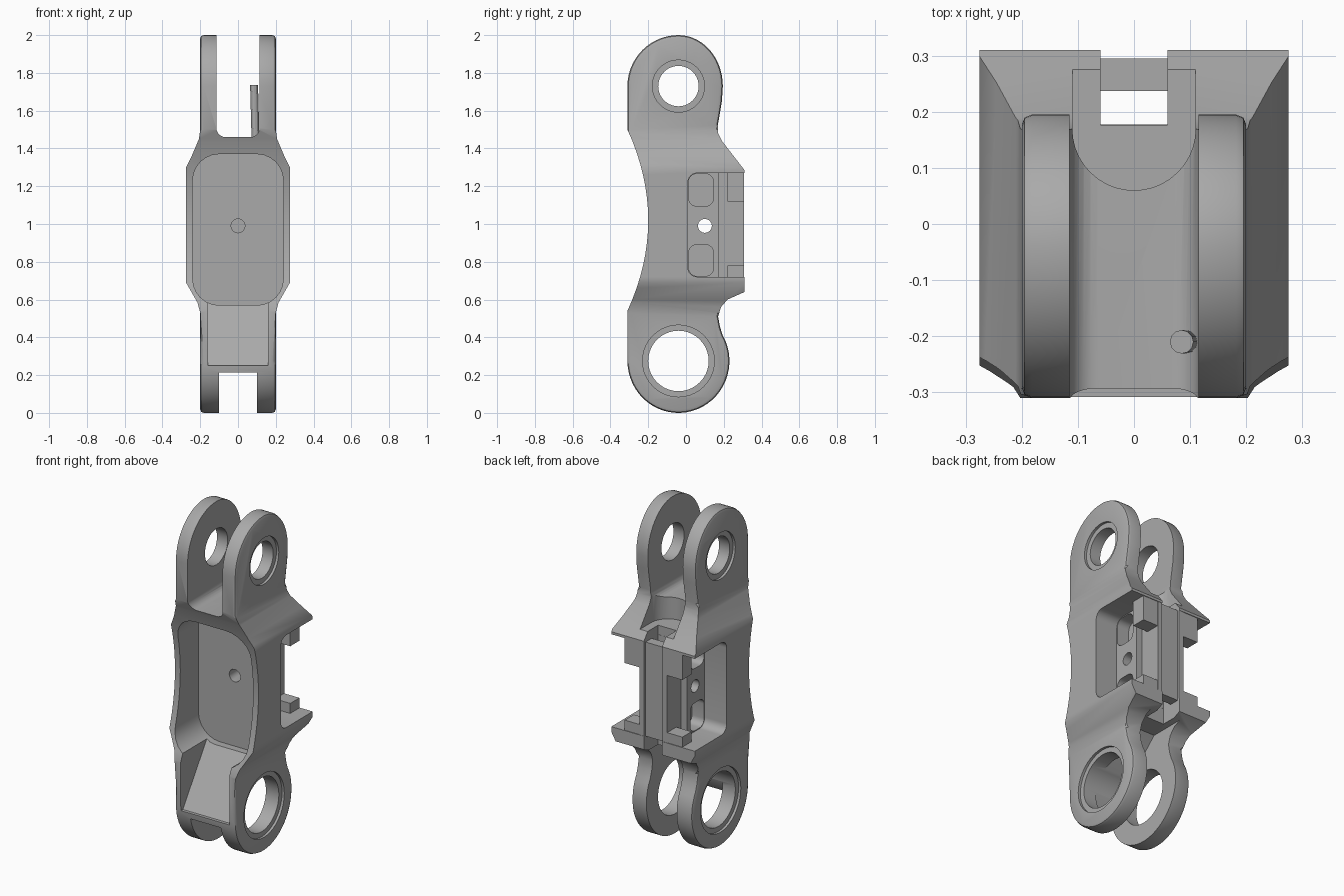
import bpy, bmesh
from math import sin, cos, radians

if "Cube" in bpy.data.objects:
    bpy.data.objects.remove(bpy.data.objects["Cube"], do_unlink=True)

grey = bpy.data.materials.new("cast_grey")
grey.use_nodes = True
COLOR = (0.4, 0.4, 0.4, 1)
grey.diffuse_color = COLOR
grey.node_tree.nodes["Principled BSDF"].inputs["Base Color"].default_value = COLOR


def arc(cx, cy, rx, ry, a0, a1, n):
    steps = [radians(a0 + (a1 - a0) * i / n) for i in range(n + 1)]
    return [(cx + rx * cos(a), cy + ry * sin(a)) for a in steps]


def circle(cx, cy, r, n=40):
    return arc(cx, cy, r, r, 0, 360, n)[:-1]


def box(u0, u1, v0, v1, r=0):
    """Rectangle outline with optional rounded corners."""
    if r == 0:
        return [(u0, v0), (u1, v0), (u1, v1), (u0, v1)]
    return (arc(u0 + r, v0 + r, r, r, 180, 270, 6) + arc(u1 - r, v0 + r, r, r, 270, 360, 6)
            + arc(u1 - r, v1 - r, r, r, 0, 90, 6) + arc(u0 + r, v1 - r, r, r, 90, 180, 6))


def prism(name, outline, axis, lo, hi):
    """Extrude an outline along the named axis."""
    place = {"x": lambda u, v, w: (w, u, v),
             "y": lambda u, v, w: (u, w, v),
             "z": lambda u, v, w: (u, v, w)}[axis]
    bm = bmesh.new()
    rings = [[bm.verts.new(place(u, v, w)) for u, v in outline] for w in (lo, hi)]
    for ring in rings:
        bm.faces.new(ring)
    for i in range(len(outline)):
        j = (i + 1) % len(outline)
        bm.faces.new((rings[0][i], rings[0][j], rings[1][j], rings[1][i]))
    bmesh.ops.recalc_face_normals(bm, faces=bm.faces)
    mesh = bpy.data.meshes.new(name)
    bm.to_mesh(mesh)
    bm.free()
    mesh.materials.append(grey)
    obj = bpy.data.objects.new(name, mesh)
    bpy.context.collection.objects.link(obj)
    return obj


def activate(obj):
    bpy.ops.object.select_all(action="DESELECT")
    obj.select_set(True)
    bpy.context.view_layer.objects.active = obj


def combine(obj, tool, operation="DIFFERENCE"):
    mod = obj.modifiers.new("cut", "BOOLEAN")
    mod.operation = operation
    mod.solver = "EXACT"
    mod.object = tool
    activate(obj)
    bpy.ops.object.modifier_apply(modifier=mod.name)
    bpy.data.objects.remove(tool, do_unlink=True)


def cut(obj, outline, axis, lo, hi):
    combine(obj, prism("cutter", outline, axis, lo, hi))


# Body: side outline crossed with front outline
side = arc(-0.04, 1.73, 0.27, 0.27, 180, 90, 14) + arc(-0.04, 1.73, 0.235, 0.27, 90, 0, 14)[1:]
side += [(0.19, 1.65), (0.168, 1.52), (0.17, 1.48), (0.19, 1.44), (0.31, 1.285), (0.31, 0.64),
         (0.22, 0.6), (0.185, 0.56), (0.17, 0.51), (0.18, 0.455)]
side += arc(-0.04, 0.275, 0.27, 0.275, 30, -180, 32)
for i in range(17):
    t = i / 8 - 1
    side.append((-0.2 - 0.11 * t * t, 1.02 + 0.48 * t))
body = prism("link_body", side, "x", -0.4, 0.4)

half = [(0.2, -0.1), (0.2, 0.53), (0.215, 0.585), (0.275, 0.69), (0.275, 1.3),
        (0.245, 1.36), (0.207, 1.45), (0.2, 1.5), (0.2, 2.1)]
front = half + [(-x, z) for x, z in reversed(half)]
combine(body, prism("front_outline", front, "y", -0.5, 0.5), "INTERSECT")

# Rounded outer rims of the lugs
bm = bmesh.new()
bm.from_mesh(body.data)
rims = [e for e in bm.edges
        if all(abs(abs(v.co.x) - 0.2) < 0.001 for v in e.verts)
        and len(e.link_faces) == 2 and e.calc_face_angle(0) > 1]
bmesh.ops.bevel(bm, geom=rims, offset=0.018, segments=2, profile=0.5, affect="EDGES")
bm.to_mesh(body.data)
bm.free()

# Front pocket and the ramp below it
cut(body, box(-0.24, 0.24, 0.57, 1.37, 0.14), "y", -0.5, -0.03)
cut(body, [(-0.5, 0.25), (-0.29, 0.25), (-0.04, 0.62), (-0.04, 0.8), (-0.5, 0.8)], "x", -0.16, 0.16)

# Upper fork slot with its rounded well at the back
cut(body, box(-0.115, 0.115, 1.46, 2.3, 0.05), "y", -0.5, 0.5)
well = arc(0, 0.17, 0.11, 0.11, 180, 360, 20) + [(0.11, 0.5), (-0.11, 0.5)]
cut(body, well, "z", 1.33, 1.6)

# Lower fork slot, leaving a wall behind the ramp
cut(body, [(-0.5, -0.1), (-0.5, 0.215), (-0.255, 0.215), (-0.03, 0.545), (0.05, 0.62),
           (0.5, 0.62), (0.5, -0.1)], "x", -0.1, 0.1)

# Pivot bores with shallow counterbores
for z, bore, rim in ((1.73, 0.107, 0.138), (0.275, 0.16, 0.19)):
    cut(body, circle(-0.04, z, bore), "x", -0.5, 0.5)
    for s in (-1, 1):
        cut(body, circle(-0.04, z, rim), "x", *sorted((s * 0.185, s * 0.5)))

# Rear opening, side windows and their deep pockets
cut(body, box(0.175, 0.5, 0.72, 1.27), "x", -0.5, 0.5)
for s in (-1, 1):
    cut(body, box(0.01, 0.5, 0.72, 1.27, 0.05), "x", *sorted((s * 0.13, s * 0.5)))
    for z0, z1 in ((0.725, 0.89), (1.095, 1.265)):
        cut(body, box(0.015, 0.145, z0, z1, 0.04), "x", *sorted((s * 0.05, s * 0.2)))

# Rear notch through both flanges, cross hole and front hole
cut(body, box(-0.06, 0.06, 0.176, 0.5), "z", 0.5, 1.45)
cut(body, circle(0.1, 0.99, 0.037, 16), "x", -0.5, 0.5)
cut(body, circle(0, 0.99, 0.037, 16), "y", -0.2, 0.3)

# Rear spine: hollow channel with end tabs
spine = prism("rear_spine", box(-0.09, 0.09, 0.17, 0.308), "z", 0.715, 1.275)
cut(spine, box(-0.06, 0.06, 0.177, 0.237), "z", 0.5, 1.5)
cut(spine, box(-0.06, 0.06, 0.295, 0.5), "z", 0.5, 1.5)
tabs = []
for s, side_name in ((-1, "right"), (1, "left")):
    lo, hi = sorted((s * 0.08, s * 0.19))
    for z0, z1, level in ((0.715, 0.78, "lower"), (1.12, 1.275, "upper")):
        tabs.append(prism(f"{level}_{side_name}_tab", box(lo, hi, 0.22, 0.306), "z", z0, z1))

# Small leaning pin in the upper fork
pin = prism("fork_pin", circle(0.085, -0.21, 0.021, 12), "z", 1.44, 1.735)
for v in pin.data.vertices:
    if v.co.z < 1.5:
        v.co.x += 0.008

for obj in [body, spine, pin] + tabs:
    activate(obj)
    bpy.ops.object.shade_smooth_by_angle(angle=radians(30))
